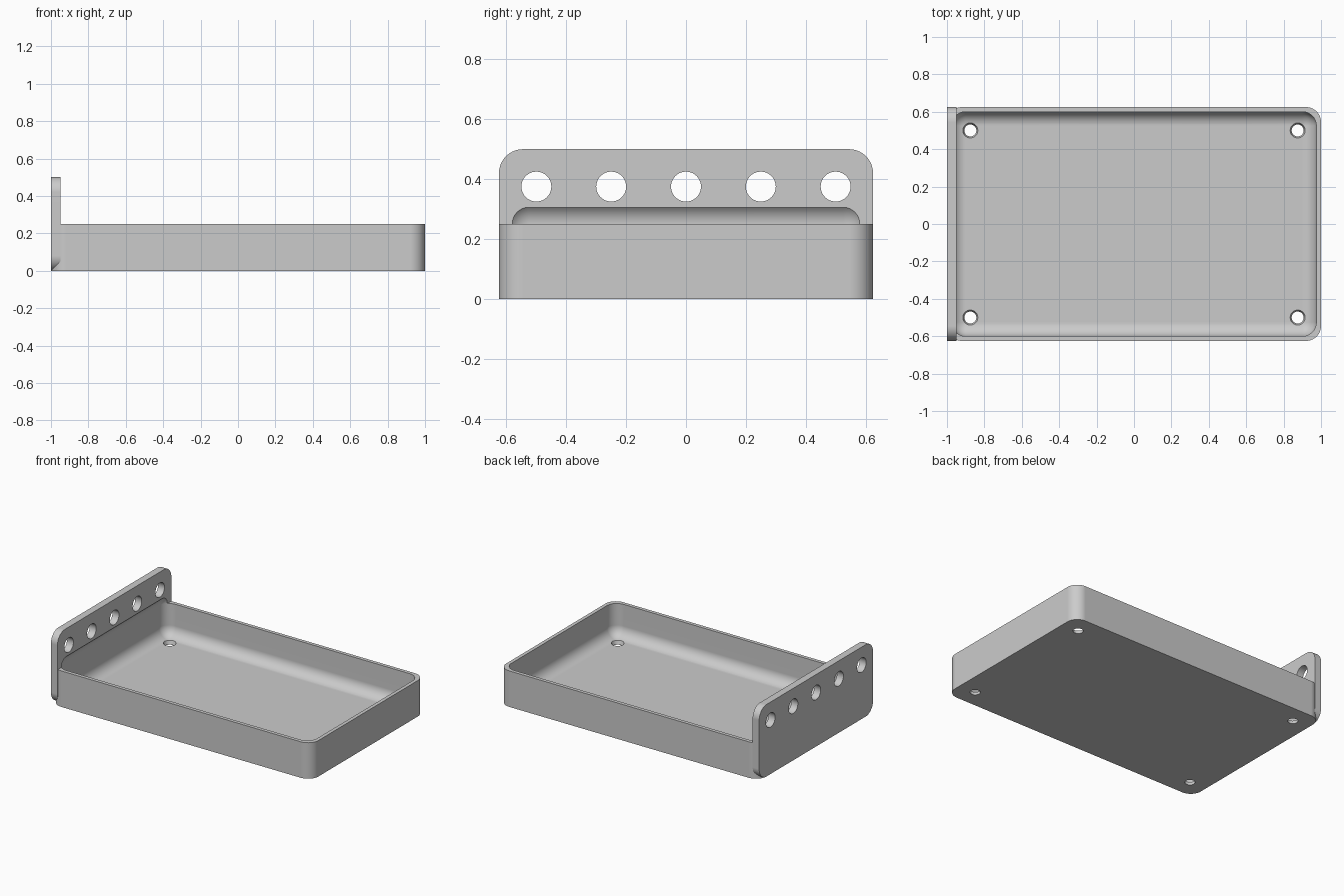
import bpy, bmesh, math
from mathutils import Matrix, Vector

if "Cube" in bpy.data.objects:
    bpy.data.objects.remove(bpy.data.objects["Cube"], do_unlink=True)

R = 0.08          # outer corner radius
WALL = 0.025      # wall and floor thickness


def add_object(name, bm):
    mesh = bpy.data.meshes.new(name)
    bmesh.ops.recalc_face_normals(bm, faces=bm.faces)
    bm.to_mesh(mesh)
    bm.free()
    obj = bpy.data.objects.new(name, mesh)
    bpy.context.collection.objects.link(obj)
    return obj


def rounded_box(name, low, high, radius, axis=None):
    """Box between two corners; rounds edges along one axis, or all edges."""
    low, high = Vector(low), Vector(high)
    bm = bmesh.new()
    bmesh.ops.create_cube(bm, size=1)
    bmesh.ops.scale(bm, vec=high - low, verts=bm.verts)
    bmesh.ops.translate(bm, vec=(low + high) / 2, verts=bm.verts)
    edges = [e for e in bm.edges if axis is None or
             abs((e.verts[0].co - e.verts[1].co).normalized()[axis]) > 0.9]
    bmesh.ops.bevel(bm, geom=edges, offset=radius, offset_type='OFFSET',
                    segments=10, profile=0.5, affect='EDGES')
    return add_object(name, bm)


def round_cutter(name, bottom, top, depth, matrix):
    bm = bmesh.new()
    bmesh.ops.create_cone(bm, cap_ends=True, segments=40, radius1=bottom,
                          radius2=top, depth=depth, matrix=matrix)
    return add_object(name, bm)


def combine(target, tool, operation):
    """Apply a boolean and discard the tool object."""
    mod = target.modifiers.new(operation, 'BOOLEAN')
    mod.operation, mod.solver, mod.object = operation, 'EXACT', tool
    graph = bpy.context.evaluated_depsgraph_get()
    graph.update()
    result = bpy.data.meshes.new_from_object(target.evaluated_get(graph))
    target.modifiers.clear()
    target.data = result
    bpy.data.objects.remove(tool, do_unlink=True)


# Tray body with upright end plate
tray = rounded_box("tray_with_end_plate", (-1, -0.625, 0), (1, 0.625, 0.25), R, axis=2)
plate = rounded_box("end_plate", (-1, -0.625, 0), (-0.95, 0.625, 0.5), R, axis=0)
combine(tray, plate, 'UNION')

# Hollow with filleted edges, reaching a little into the plate
hollow = rounded_box("hollow", (-1 + WALL, -0.6, WALL), (1 - WALL, 0.6, 0.325), 0.075)
combine(tray, hollow, 'DIFFERENCE')

# Row of holes through the plate
for i in range(-2, 3):
    place = Matrix.Translation((-0.975, i * 0.25, 0.375)) @ Matrix.Rotation(math.pi / 2, 4, 'Y')
    combine(tray, round_cutter("plate_hole", 0.05, 0.05, 0.2, place), 'DIFFERENCE')

# Tapered holes in the floor corners
for x in (-0.875, 0.875):
    for y in (-0.5, 0.5):
        place = Matrix.Translation((x, y, 0.0125))
        combine(tray, round_cutter("floor_hole", 0.024, 0.048, 0.075, place), 'DIFFERENCE')

# Plain grey finish
grey = bpy.data.materials.new("light_grey")
grey.use_nodes = True
colour = (0.6, 0.6, 0.6, 1)
grey.diffuse_color = colour
grey.node_tree.nodes["Principled BSDF"].inputs["Base Color"].default_value = colour
tray.data.materials.clear()
tray.data.materials.append(grey)
for face in tray.data.polygons:
    face.material_index = 0

# Smooth fillets, crisp edges
bpy.ops.object.select_all(action='DESELECT')
tray.select_set(True)
bpy.context.view_layer.objects.active = tray
bpy.ops.object.shade_smooth_by_angle(angle=math.radians(30))
normals = tray.modifiers.new("flat_face_normals", 'WEIGHTED_NORMAL')
normals.keep_sharp = True
